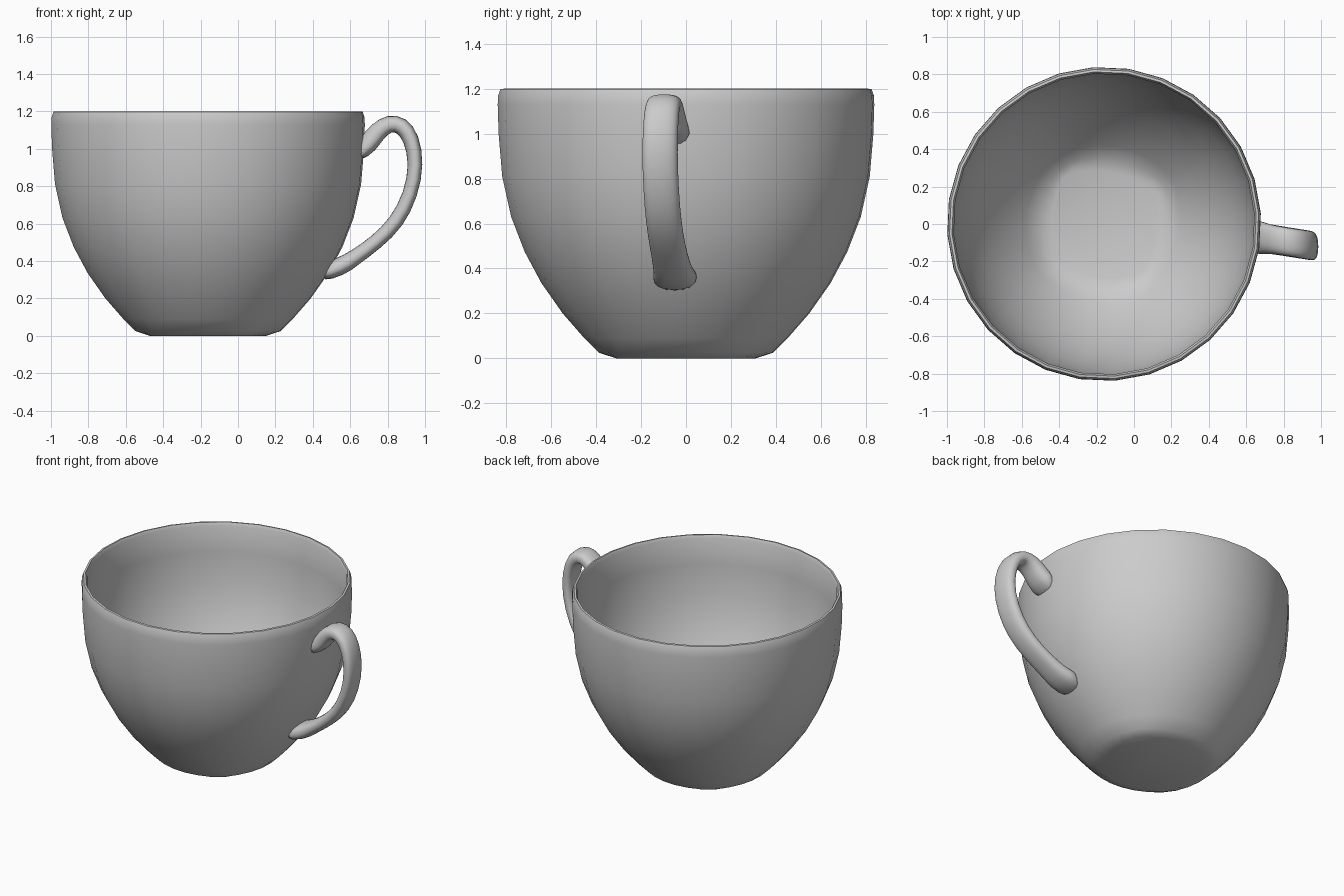
import bpy, bmesh, math
from mathutils import Vector

if "Cube" in bpy.data.objects:
    bpy.data.objects.remove(bpy.data.objects["Cube"])

CX, N = -0.16, 28
TWIST = math.radians(-9)

# outer wall: (radius, height, squareness)
OUTER = [(0.325, 0, 0.55), (0.392, 0.025, 0.12), (0.455, 0.09, 0.03), (0.55, 0.2, 0),
         (0.645, 0.335, 0), (0.72, 0.475, 0), (0.78, 0.63, 0), (0.82, 0.81, 0),
         (0.836, 1.0, 0), (0.84, 1.13, 0), (0.838, 1.17, 0), (0.828, 1.198, 0)]
# inner wall, from the rim down to the squarish floor
INNER = [(0.815, 1.2, 0), (0.805, 1.18, 0), (0.805, 1.0, 0), (0.788, 0.81, 0),
         (0.748, 0.635, 0), (0.688, 0.485, 0), (0.613, 0.35, 0.02), (0.52, 0.22, 0.05),
         (0.425, 0.115, 0.12), (0.365, 0.06, 0.25), (0.30, 0.04, 0.7)]


def finish(name, bm, angle):
    bmesh.ops.recalc_face_normals(bm, faces=bm.faces)
    me = bpy.data.meshes.new(name)
    bm.to_mesh(me)
    bm.free()
    ob = bpy.data.objects.new(name, me)
    bpy.context.collection.objects.link(ob)
    bpy.ops.object.select_all(action='DESELECT')
    ob.select_set(True)
    bpy.context.view_layer.objects.active = ob
    bpy.ops.object.shade_smooth_by_angle(angle=math.radians(angle))
    return ob


def loft(bm, rings):
    rows = [[bm.verts.new(p) for p in ring] for ring in rings]
    n = len(rows[0])
    for a, b in zip(rows, rows[1:]):
        for i in range(n):
            bm.faces.new((a[i], a[(i + 1) % n], b[(i + 1) % n], b[i]))
    bm.faces.new(rows[0])
    bm.faces.new(rows[-1])


def cup_ring(r, z, sq):
    pts = []
    for i in range(N):
        a = 2 * math.pi * i / N
        box = min(1 / max(abs(math.cos(a)), abs(math.sin(a))), 1.27)
        k = r * (1 - sq + sq * box * 0.9)
        pts.append((CX + k * math.cos(a + TWIST), k * math.sin(a + TWIST), z))
    return pts


def wall_radius(z):
    for (r0, z0, _), (r1, z1, _) in zip(OUTER, OUTER[1:]):
        if z0 <= z <= z1:
            return r0 + (r1 - r0) * (z - z0) / (z1 - z0)
    return OUTER[-1][0]


# cup body
bm = bmesh.new()
loft(bm, [cup_ring(*p) for p in OUTER + INNER])
finish("cup_body", bm, 60)

# handle: centre line (x, z, half thickness, half width), ends flare into the wall
PATH = [(0.66, 0.97, 0.085, 0.10), (0.695, 1.025, 0.058, 0.085), (0.745, 1.095, 0.05, 0.078),
        (0.81, 1.14, 0.05, 0.076), (0.875, 1.128, 0.05, 0.077), (0.928, 1.06, 0.045, 0.079),
        (0.956, 0.92, 0.04, 0.08), (0.925, 0.755, 0.04, 0.08), (0.85, 0.607, 0.042, 0.08),
        (0.74, 0.50, 0.04, 0.08), (0.62, 0.415, 0.042, 0.084), (0.55, 0.37, 0.052, 0.092),
        (0.50, 0.345, 0.075, 0.11)]
SIDES = 16


def power(v):
    return math.copysign(abs(v) ** 0.8, v)


rings = []
for i, (x, z, t, w) in enumerate(PATH):
    a, b = PATH[max(i - 1, 0)], PATH[min(i + 1, len(PATH) - 1)]
    d = Vector((b[0] - a[0], b[1] - a[1])).normalized()
    ring = []
    for s in range(SIDES):
        ang = 2 * math.pi * s / SIDES
        u, v = t * power(math.cos(ang)), w * power(math.sin(ang))
        px, pz = x - d.y * u, z + d.x * u
        py = 0.06 + (px - CX) * math.tan(TWIST) + v
        if i in (0, len(PATH) - 1):  # seat the ends inside the cup wall
            px = CX + math.sqrt((wall_radius(pz) - 0.018) ** 2 - py ** 2)
        ring.append((px, py, pz))
    rings.append(ring)
bm = bmesh.new()
loft(bm, rings)
handle = finish("handle", bm, 60)
sub = handle.modifiers.new("smooth", 'SUBSURF')
sub.levels = sub.render_levels = 1
